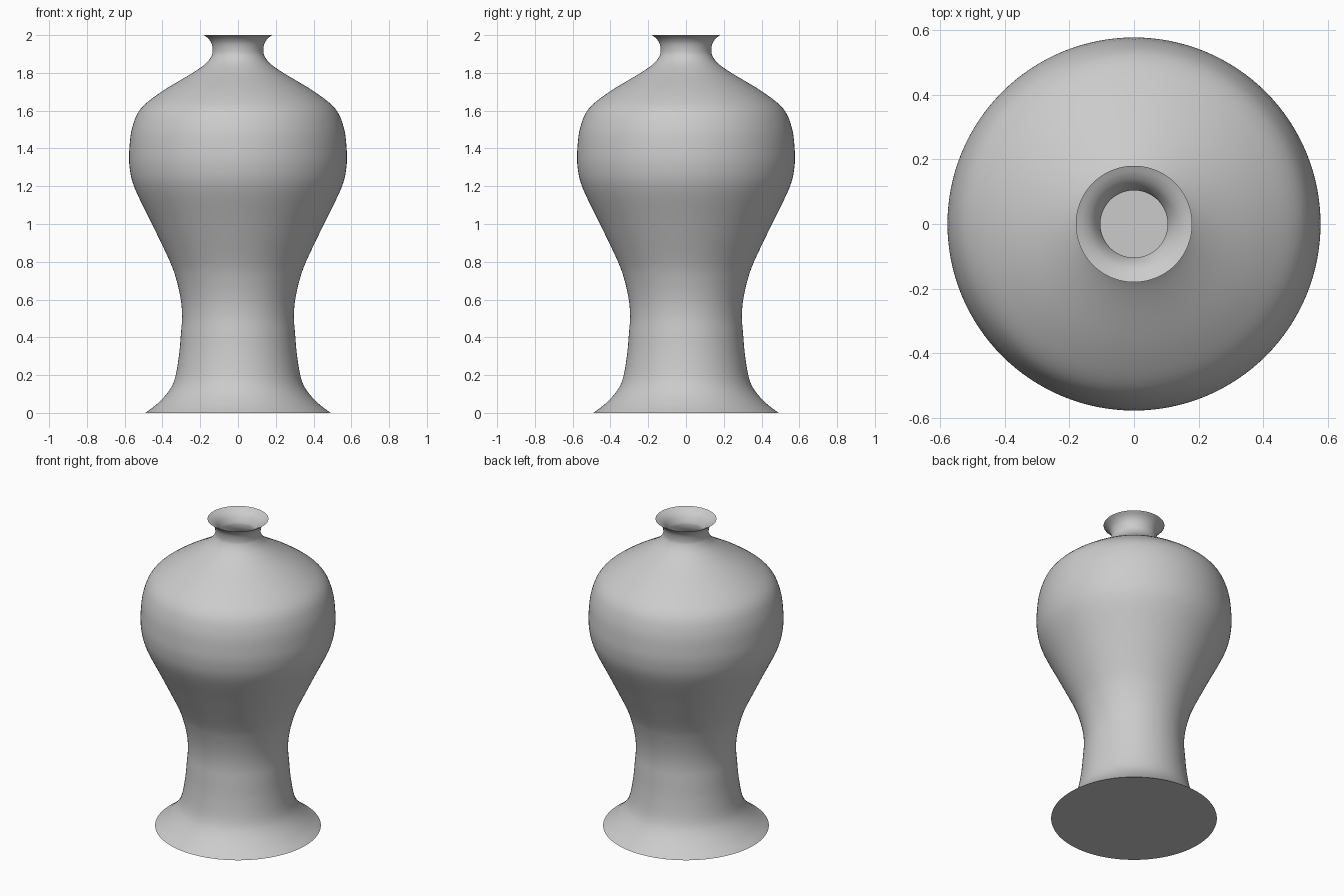
import bpy, bmesh
from math import tau
from mathutils import Vector

if "Cube" in bpy.data.objects:
    bpy.data.objects.remove(bpy.data.objects["Cube"])

# outer silhouette (radius, height) from foot to lip
PROFILE = [(0.49, 0), (0.43, 0.046), (0.37, 0.11), (0.335, 0.18), (0.313, 0.30),
           (0.302, 0.42), (0.296, 0.51), (0.303, 0.60), (0.325, 0.70), (0.36, 0.80),
           (0.455, 1.0), (0.547, 1.19), (0.574, 1.30), (0.575, 1.40), (0.56, 1.51),
           (0.515, 1.61), (0.405, 1.70), (0.24, 1.80), (0.17, 1.85), (0.14, 1.89),
           (0.134, 1.92), (0.14, 1.955), (0.156, 1.98), (0.18, 2.0)]
WALL = 0.03
STEPS = 5
SEGMENTS = 128


def smooth(points):
    """Catmull-Rom curve through the points."""
    p = [Vector(q) for q in points]
    p = [2 * p[0] - p[1]] + p + [2 * p[-1] - p[-2]]
    out = []
    for a, b, c, d in zip(p, p[1:], p[2:], p[3:]):
        for i in range(STEPS):
            t = i / STEPS
            out.append(0.5 * (2 * b + (c - a) * t + (2 * a - 5 * b + 4 * c - d) * t * t
                              + (3 * b - a - 3 * c + d) * t ** 3))
    return out + [p[-2]]


outer = smooth(PROFILE)

# inner wall: outer curve offset inwards, thinning towards the lip
inner = []
for i in range(1, len(outer) - 1):
    d = (outer[i + 1] - outer[i - 1]).normalized()
    z = outer[i].y
    w = WALL if z < 1.92 else WALL * max(0, (2.0 - z) / 0.08)
    q = outer[i] + Vector((-d.y, d.x)) * w
    if q.y > WALL + 0.01:
        inner.append(q)
inner.reverse()
floor_edge = Vector((inner[-1].x + 0.01, WALL))
loop = [Vector((0, 0))] + outer + inner + [floor_edge, Vector((0, WALL))]

# revolve the section around z
bm = bmesh.new()
verts = [bm.verts.new((p.x, 0, p.y)) for p in loop]
edges = [bm.edges.new(pair) for pair in zip(verts, verts[1:])]
bmesh.ops.spin(bm, geom=verts + edges, cent=(0, 0, 0), axis=(0, 0, 1),
               angle=tau, steps=SEGMENTS, use_merge=True)
bmesh.ops.remove_doubles(bm, verts=bm.verts[:], dist=1e-5)
bmesh.ops.recalc_face_normals(bm, faces=bm.faces[:])
mesh = bpy.data.meshes.new("vase")
bm.to_mesh(mesh)
bm.free()
vase = bpy.data.objects.new("vase", mesh)
bpy.context.collection.objects.link(vase)
bpy.context.view_layer.objects.active = vase
vase.select_set(True)
bpy.ops.object.shade_smooth_by_angle()
